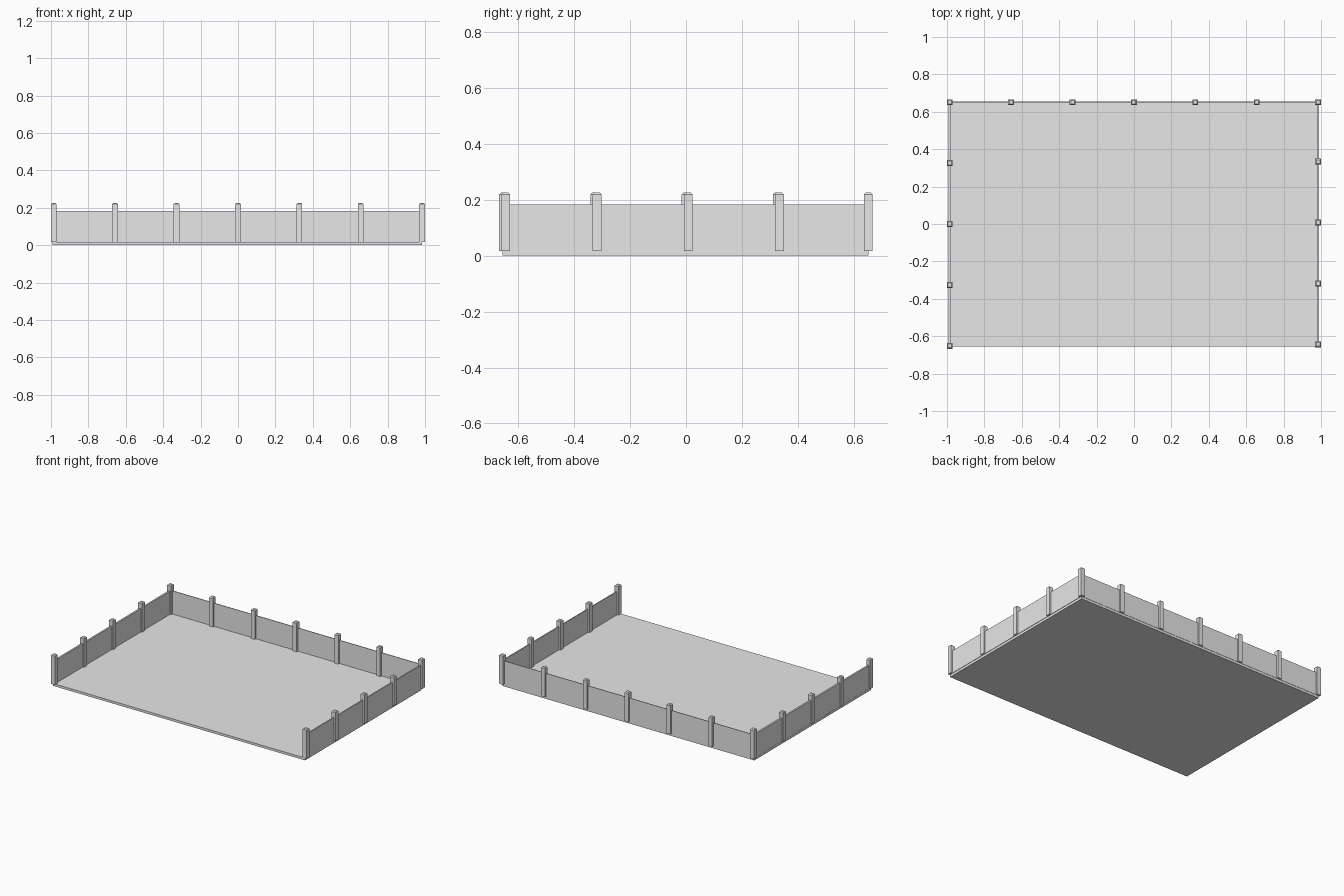
import bpy
import bmesh

cube = bpy.data.objects.get("Cube")
if cube:
    bpy.data.objects.remove(cube, do_unlink=True)

# Single plain grey
grey = bpy.data.materials.new("light_grey")
grey.use_nodes = True
colour = (0.8, 0.8, 0.8, 1)
grey.diffuse_color = colour
grey.node_tree.nodes["Principled BSDF"].inputs["Base Color"].default_value = colour

FLOOR_TOP, WALL_TOP, POST_TOP = 0.017, 0.182, 0.225
LEFT, RIGHT, BACK, FRONT = 0.984, -0.985, 0.651, -0.653
POST, CHAMFER = 0.031, 0.006


def box(name, low, high, chamfer=0):
    """Box between two corners, optionally with its top rim chamfered."""
    bm = bmesh.new()
    bmesh.ops.create_cube(bm, size=1)
    for v in bm.verts:
        v.co = [lo + (c + 0.5) * (hi - lo) for c, lo, hi in zip(v.co, low, high)]
    if chamfer:
        rim = [e for e in bm.edges if all(v.co.z > high[2] - 0.001 for v in e.verts)]
        bmesh.ops.bevel(bm, geom=rim, offset=chamfer, segments=1, affect='EDGES')
    mesh = bpy.data.meshes.new(name)
    bm.to_mesh(mesh)
    bm.free()
    mesh.materials.append(grey)
    obj = bpy.data.objects.new(name, mesh)
    bpy.context.collection.objects.link(obj)


def post(name, x, y):
    h = POST / 2
    box(name, (x - h, y - h, FLOOR_TOP), (x + h, y + h, POST_TOP), CHAMFER)


# Floor slab
box("floor", (-0.992, -0.656, 0), (0.985, 0.652, FLOOR_TOP))

# Thin wall panels on three sides, open at the front
box("back_wall", (RIGHT, BACK - 0.002, FLOOR_TOP), (LEFT, BACK + 0.003, WALL_TOP))
for side, x, w in (("left", LEFT, 0.004), ("right", RIGHT, 0.006)):
    box(side + "_wall", (x - w, FRONT, FLOOR_TOP), (x + w, BACK, WALL_TOP))

# Posts along the back, corners included
for i in range(7):
    post(f"back_post_{i + 1}", RIGHT + (LEFT - RIGHT) * i / 6, BACK)

# Posts along both sides
for side, x, start in (("left", LEFT, -0.644), ("right", RIGHT, -0.652)):
    for i in range(4):
        post(f"{side}_post_{i + 1}", x, start + 0.326 * i)
